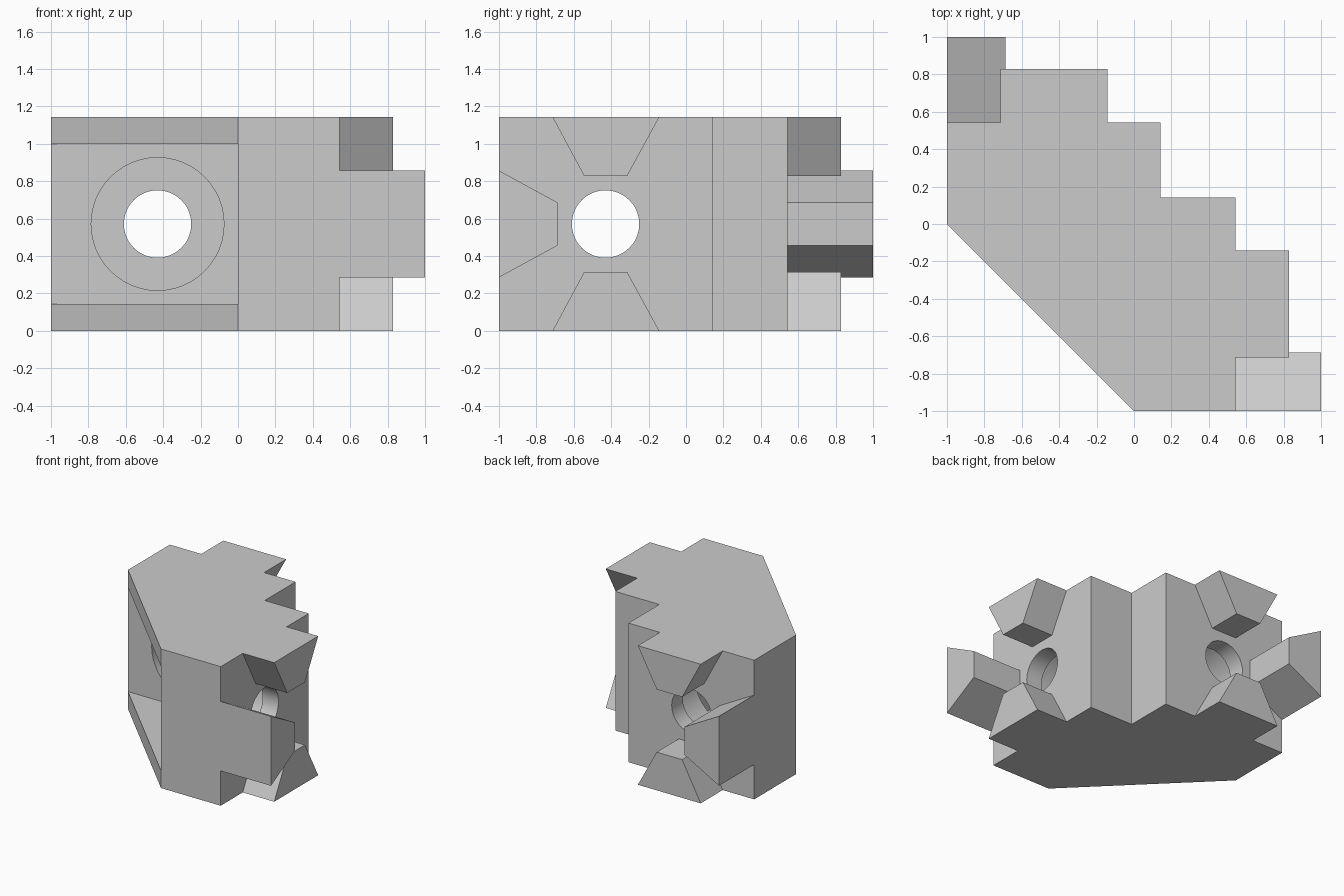
import bpy
import bmesh

cube = bpy.data.objects.get("Cube")
if cube:
    bpy.data.objects.remove(cube, do_unlink=True)

H = 1.143          # overall height
FACE = 0.543       # outer wall faces
HOLE = -0.43       # hole centre along each wall

grey = bpy.data.materials.new("light grey")
grey.use_nodes = True
colour = (0.6, 0.6, 0.6, 1)
grey.diffuse_color = colour
grey.node_tree.nodes["Principled BSDF"].inputs["Base Color"].default_value = colour


def prism(name, points, place, start, end):
    """Extrude a profile from start to end; place maps (a, b, depth) to xyz."""
    bm = bmesh.new()
    rings = [[bm.verts.new(place(a, b, d)) for a, b in points] for d in (start, end)]
    for ring in rings:
        bm.faces.new(ring)
    n = len(points)
    for i in range(n):
        j = (i + 1) % n
        bm.faces.new((rings[0][i], rings[0][j], rings[1][j], rings[1][i]))
    bmesh.ops.recalc_face_normals(bm, faces=bm.faces)
    mesh = bpy.data.meshes.new(name)
    bm.to_mesh(mesh)
    bm.free()
    mesh.materials.append(grey)
    ob = bpy.data.objects.new(name, mesh)
    bpy.context.scene.collection.objects.link(ob)
    return ob


def upright(a, b, d):
    return (a, b, d)


def on_left(a, b, d):
    return (d, a, b)


def on_back(a, b, d):
    return (a, d, b)


SIDES = (("left", on_left), ("back", on_back))

# Angled wall with a stepped outer corner
wall = prism("corner_wall",
             [(-1, 0), (0, 0), (0, -1), (FACE, -1), (FACE, 0.143),
              (0.143, 0.143), (0.143, FACE), (-1, FACE)], upright, 0, H)

# Triangular webs across the inner corner
for name, z in (("lower_web", 0), ("upper_web", H - 0.143)):
    prism(name, [(-1, 0), (0, -1), (0, 0)], upright, z, z + 0.143)


# Bolt holes with wide counterbores on the inside
def bore(place, radius, start, end):
    bm = bmesh.new()
    bmesh.ops.create_circle(bm, segments=48, radius=radius)
    circle = [(v.co.x + HOLE, v.co.y + H / 2) for v in bm.verts]
    bm.free()
    cutter = prism("bore_cutter", circle, place, start, end)
    cutter.hide_render = True
    mod = wall.modifiers.new("bore", "BOOLEAN")
    mod.operation = "DIFFERENCE"
    mod.solver = "EXACT"
    mod.object = cutter
    bpy.context.view_layer.objects.active = wall
    bpy.ops.object.modifier_apply(modifier=mod.name)
    bpy.data.objects.remove(cutter, do_unlink=True)


for side, place in SIDES:
    bore(place, 0.355, -0.2, FACE - 0.143)
    bore(place, 0.18, -0.3, FACE + 0.2)

# Tapered interlocking teeth around each hole
tooth = [(-0.714, 0), (-0.545, 0.314), (-0.314, 0.314), (-0.143, 0)]
end_tooth = [(-1, 0.286), (-0.686, 0.457), (-0.686, 0.686), (-1, 0.857)]
for side, place in SIDES:
    prism(side + "_lower_tooth", tooth, place, FACE, 0.829)
    prism(side + "_upper_tooth", [(a, H - b) for a, b in tooth], place, FACE, 0.829)
    prism(side + "_end_tooth", end_tooth, place, FACE, 1)

bpy.ops.object.select_all(action="DESELECT")
wall.select_set(True)
bpy.context.view_layer.objects.active = wall
bpy.ops.object.shade_smooth_by_angle()
